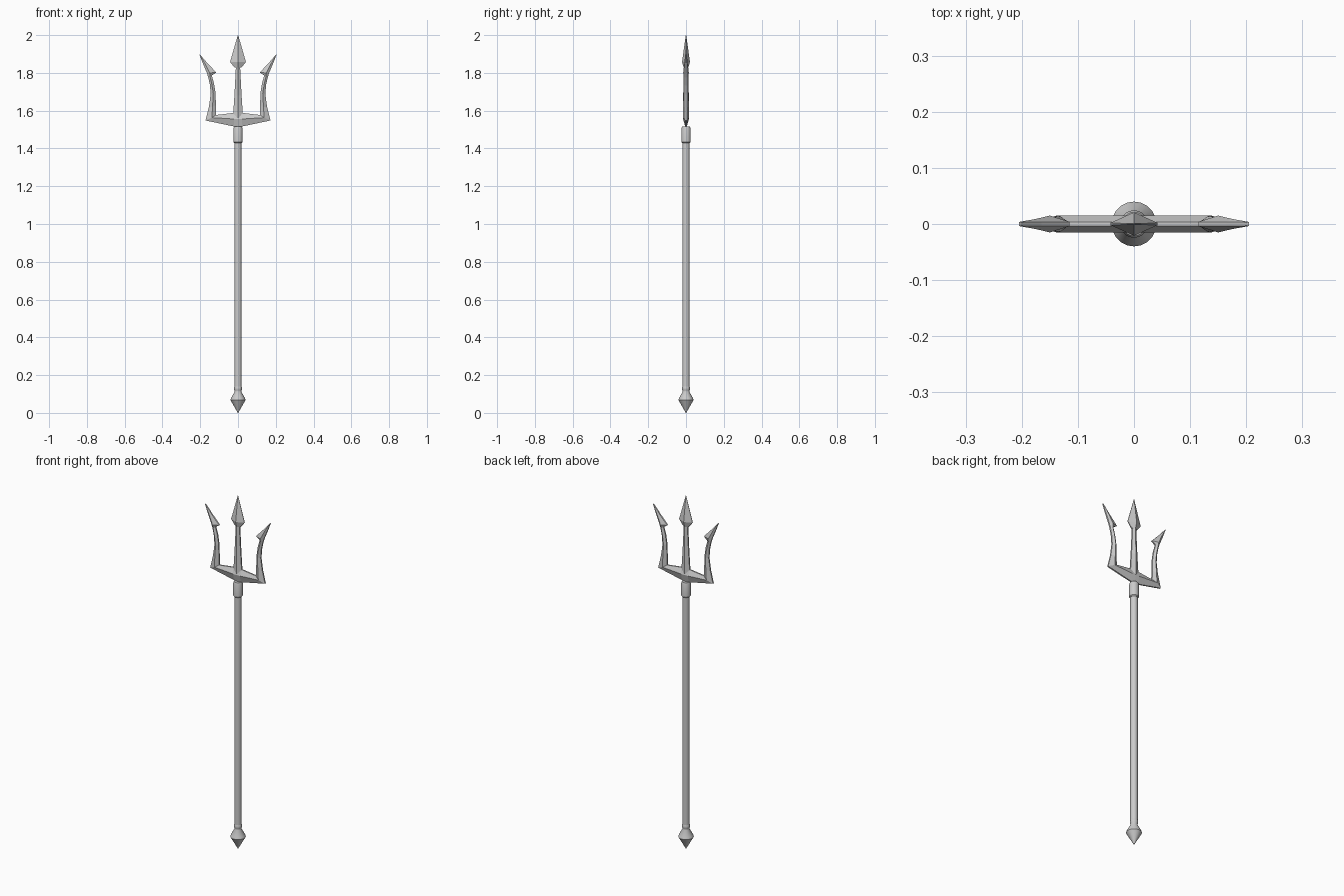
import bpy, bmesh, math

if "Cube" in bpy.data.objects:
    bpy.data.objects.remove(bpy.data.objects["Cube"])


def finish(bm, name, smooth=False):
    bmesh.ops.recalc_face_normals(bm, faces=bm.faces)
    me = bpy.data.meshes.new(name)
    bm.to_mesh(me)
    bm.free()
    ob = bpy.data.objects.new(name, me)
    bpy.context.collection.objects.link(ob)
    if smooth:
        bpy.ops.object.select_all(action='DESELECT')
        ob.select_set(True)
        bpy.context.view_layer.objects.active = ob
        bpy.ops.object.shade_smooth_by_angle(angle=math.radians(32))
    return ob


def loft(bm, rings):
    """Bridge rings of points and cap both ends."""
    rows = [[bm.verts.new(p) for p in r] for r in rings]
    n = len(rows[0])
    for a, b in zip(rows, rows[1:]):
        for i in range(n):
            j = (i + 1) % n
            bm.faces.new((a[i], a[j], b[j], b[i]))
    bm.faces.new(rows[0])
    bm.faces.new(rows[-1])


def turned(name, profile, sides=20):
    bm = bmesh.new()
    loft(bm, [[(r * math.cos(2 * math.pi * i / sides),
                r * math.sin(2 * math.pi * i / sides), z)
               for i in range(sides)] for r, z in profile])
    return finish(bm, name, True)


def blade(name, stations, sign=1):
    """Ridged blade: each station is inner, ridge and outer (x, z), ridge and rim half thickness."""
    bm = bmesh.new()
    rings = []
    for (ix, iz), (rx, rz), (ox, oz), t, e in stations:
        rings.append([(sign * x, y, z) for x, y, z in (
            (ix, -e, iz), (rx, -t, rz), (ox, -e, oz),
            (ox, e, oz), (rx, t, rz), (ix, e, iz))])
    loft(bm, rings)
    return finish(bm, name)


# Pole, collar and pointed foot
turned("shaft", [(0.019, 0.125), (0.019, 1.45)])
turned("collar", [(0.020, 1.43), (0.0245, 1.435), (0.0245, 1.505), (0.021, 1.515)])
turned("foot_spike", [(0.001, 0.0), (0.040, 0.068), (0.037, 0.078), (0.018, 0.112),
                      (0.018, 0.118), (0.021, 0.124), (0.021, 0.132), (0.019, 0.14)])

# Half crossbar running into a curved outer prong with a barb
arm = [
    ((0.000, 1.590), (0.000, 1.556), (0.000, 1.513), 0.015, 0.004),
    ((0.025, 1.588), (0.022, 1.556), (0.020, 1.516), 0.015, 0.004),
    ((0.116, 1.577), (0.138, 1.563), (0.172, 1.548), 0.015, 0.004),
    ((0.117, 1.630), (0.135, 1.620), (0.154, 1.620), 0.015, 0.004),
    ((0.119, 1.695), (0.131, 1.690), (0.145, 1.685), 0.014, 0.004),
    ((0.127, 1.745), (0.138, 1.738), (0.148, 1.733), 0.013, 0.004),
    ((0.139, 1.787), (0.148, 1.780), (0.157, 1.775), 0.012, 0.004),
    ((0.115, 1.802), (0.150, 1.800), (0.165, 1.800), 0.015, 0.004),
    ((0.165, 1.855), (0.175, 1.850), (0.186, 1.850), 0.009, 0.004),
    ((0.202, 1.898), (0.203, 1.898), (0.205, 1.899), 0.004, 0.003),
]
for side, sign in (("left", -1), ("right", 1)):
    blade(side + "_prong", arm, sign)


def straight(w, z, t, e):
    return ((-w, z), (0, z), (w, z), t, e)


# Centre prong and its spearhead
blade("centre_prong", [straight(0.027, 1.56, 0.015, 0.004),
                       straight(0.019, 1.68, 0.015, 0.004),
                       straight(0.011, 1.835, 0.011, 0.004)])
blade("centre_spearhead", [straight(0.018, 1.828, 0.012, 0.003),
                           straight(0.042, 1.858, 0.021, 0.002),
                           straight(0.001, 2.0, 0.001, 0.0005)])
